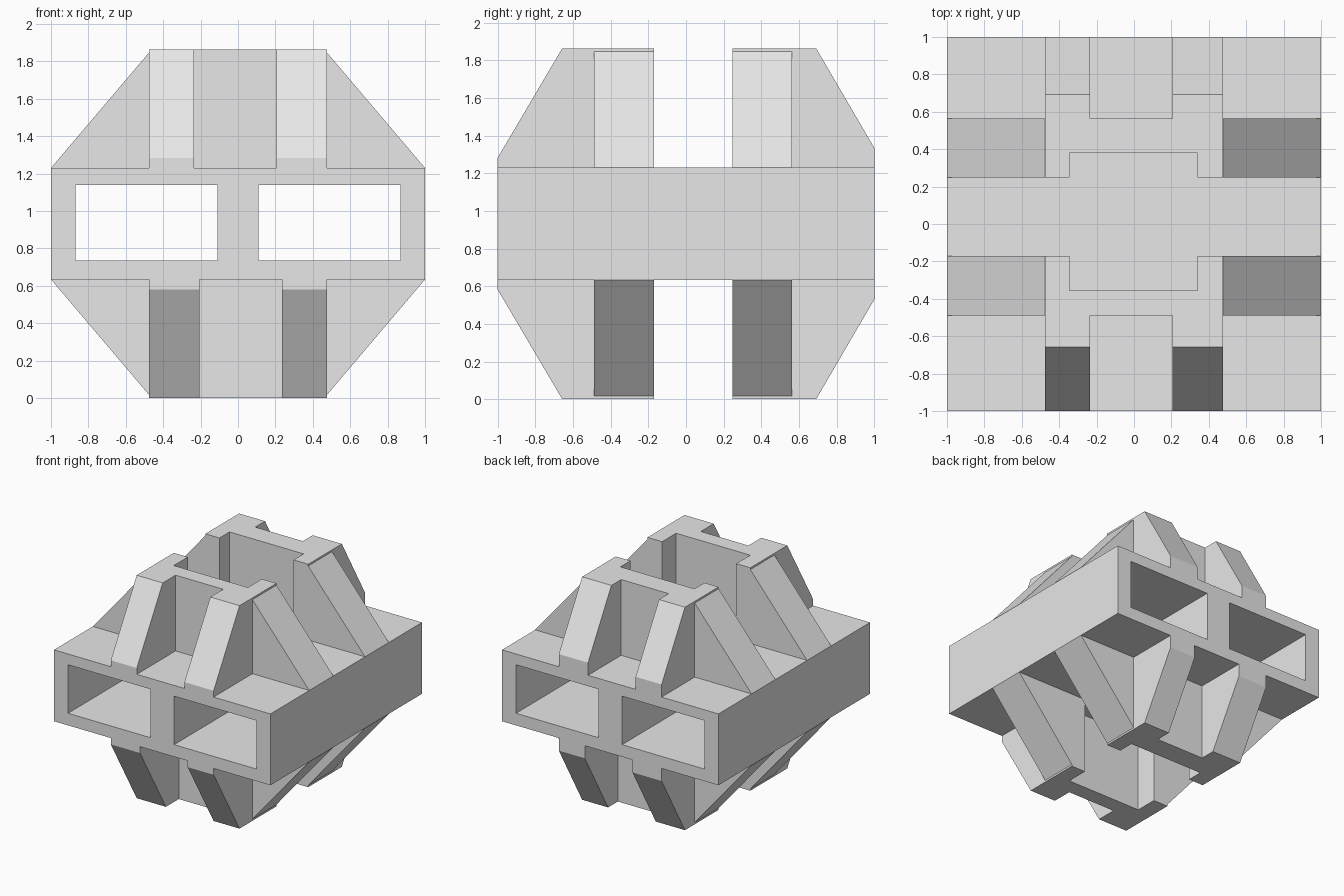
import bpy
import bmesh
from mathutils import Matrix, Vector

cube = bpy.data.objects.get("Cube")
if cube:
    bpy.data.objects.remove(cube, do_unlink=True)

MID = 0.932                      # height of the symmetry axis
BASE, TOP = 1.23, 1.863          # deck level and crest level
RIB_TOP = 1.848
HALF = 0.475                     # half width of the crest

grey = bpy.data.materials.new("plain grey")
grey.use_nodes = True
grey.diffuse_color = (0.8, 0.8, 0.8, 1)
grey.node_tree.nodes["Principled BSDF"].inputs["Base Color"].default_value = (0.8, 0.8, 0.8, 1)


def finish(name, bm, flipped=False):
    """Store a mesh, turned half round the y axis for the underside."""
    if flipped:
        turn = Matrix.Rotation(3.14159265, 3, 'Y')
        bmesh.ops.rotate(bm, verts=bm.verts, cent=(0, 0, MID), matrix=turn)
    bmesh.ops.recalc_face_normals(bm, faces=bm.faces)
    mesh = bpy.data.meshes.new(name)
    bm.to_mesh(mesh)
    bm.free()
    mesh.materials.append(grey)
    bpy.context.collection.objects.link(bpy.data.objects.new(name, mesh))


def prism(name, outline, axis, start, end, flipped):
    """Extrude a flat outline along the given axis."""
    bm = bmesh.new()
    verts = []
    for point in outline:
        co = list(point)
        co.insert("xyz".index(axis), start)
        verts.append(bm.verts.new(co))
    face = bm.faces.new(verts)
    extruded = bmesh.ops.extrude_face_region(bm, geom=[face], use_keep_orig=True)
    shift = Vector((0, 0, 0))
    shift["xyz".index(axis)] = end - start
    moved = [v for v in extruded["geom"] if isinstance(v, bmesh.types.BMVert)]
    bmesh.ops.translate(bm, verts=moved, vec=shift)
    finish(name, bm, flipped)


# Middle block with two tunnels from front to back
xs = (-1, -0.87, -0.11, 0.11, 0.87, 1)
zs = (2 * MID - BASE, 0.735, 1.14, BASE)
bm = bmesh.new()
grid = [[bm.verts.new((x, -1, z)) for z in zs] for x in xs]
for i in range(len(xs) - 1):
    for j in range(len(zs) - 1):
        if j == 1 and i in (1, 3):
            continue
        bm.faces.new((grid[i][j], grid[i + 1][j], grid[i + 1][j + 1], grid[i][j + 1]))
extruded = bmesh.ops.extrude_face_region(bm, geom=bm.faces[:], use_keep_orig=True)
moved = [v for v in extruded["geom"] if isinstance(v, bmesh.types.BMVert)]
bmesh.ops.translate(bm, verts=moved, vec=(0, 2, 0))
finish("middle_block", bm)


def wall(place, ear, inner, outer, crest, foot, foot_z, flipped):
    """Cross wall with inner ears, side ribs and outward buttresses."""
    # Web with an ear at each end
    web = [(-HALF, outer), (HALF, outer), (HALF, ear), (0.34, ear),
           (0.34, inner), (-0.345, inner), (-0.345, ear), (-HALF, ear)]
    prism(place + "_wall", web, "z", BASE, TOP, flipped)
    # Sloping ribs to the sides
    for side, s in (("left", 1), ("right", -1)):
        rib = [(s * HALF, BASE), (s, BASE), (s * HALF, RIB_TOP)]
        prism(f"{place}_{side}_rib", rib, "y", ear, outer, flipped)
    # Sloping buttresses to the front or back
    buttress = [(outer, BASE), (foot, BASE), (foot, foot_z), (crest, TOP), (outer, TOP)]
    prism(place + "_left_buttress", buttress, "x", 0.205, HALF, flipped)
    prism(place + "_right_buttress", buttress, "x", -HALF, -0.235, flipped)


for level, flipped in (("upper", False), ("lower", True)):
    wall(level + "_front", -0.17, -0.355, -0.488, -0.658, -1, 1.283, flipped)
    wall(level + "_back", 0.248, 0.38, 0.563, 0.692, 1, 1.335, flipped)
